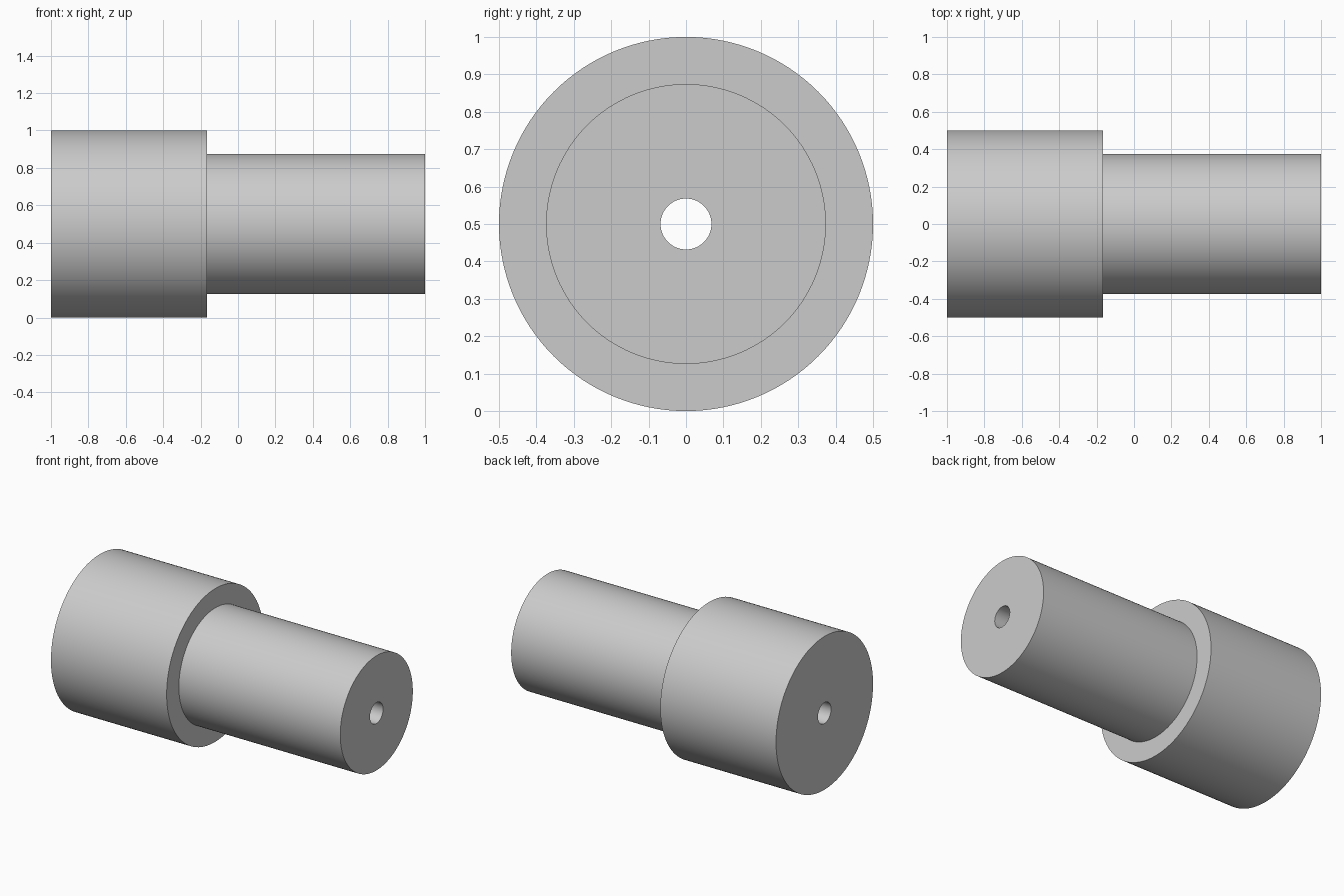
import bpy
import bmesh
import math
from mathutils import Vector

default_cube = bpy.data.objects.get("Cube")
if default_cube:
    bpy.data.objects.remove(default_cube, do_unlink=True)

SEGMENTS = 128
HEAD_RADIUS = 0.5
SHAFT_RADIUS = 0.374
BORE_RADIUS = 0.068
SHOULDER_X = -0.165

# Plain grey metal
grey = bpy.data.materials.new("grey metal")
grey.use_nodes = True
color = (0.6, 0.6, 0.6, 1)
grey.diffuse_color = color
grey.node_tree.nodes["Principled BSDF"].inputs["Base Color"].default_value = color


def lathe(name, profile, material):
    """Revolve a closed (x, radius) profile around the horizontal axis."""
    bm = bmesh.new()
    verts = [bm.verts.new((x, 0, r)) for x, r in profile]
    edges = [bm.edges.new((v, verts[(i + 1) % len(verts)])) for i, v in enumerate(verts)]
    bmesh.ops.spin(bm, geom=verts + edges, cent=Vector(), axis=Vector((1, 0, 0)),
                   angle=math.tau, steps=SEGMENTS, use_merge=True)
    bmesh.ops.remove_doubles(bm, verts=bm.verts, dist=0.0001)
    bmesh.ops.recalc_face_normals(bm, faces=bm.faces)
    mesh = bpy.data.meshes.new(name)
    bm.to_mesh(mesh)
    bm.free()
    mesh.materials.append(material)
    obj = bpy.data.objects.new(name, mesh)
    bpy.context.collection.objects.link(obj)
    bpy.ops.object.select_all(action="DESELECT")
    obj.select_set(True)
    bpy.context.view_layer.objects.active = obj
    bpy.ops.object.shade_smooth_by_angle(angle=math.radians(30))
    return obj


# Stepped bushing: wide head, narrower shaft and a bore right through
bushing = lathe("stepped_bushing", [
    (-1, BORE_RADIUS),
    (-1, HEAD_RADIUS),
    (SHOULDER_X, HEAD_RADIUS),
    (SHOULDER_X, SHAFT_RADIUS),
    (1, SHAFT_RADIUS),
    (1, BORE_RADIUS),
], grey)
bushing.location.z = HEAD_RADIUS
